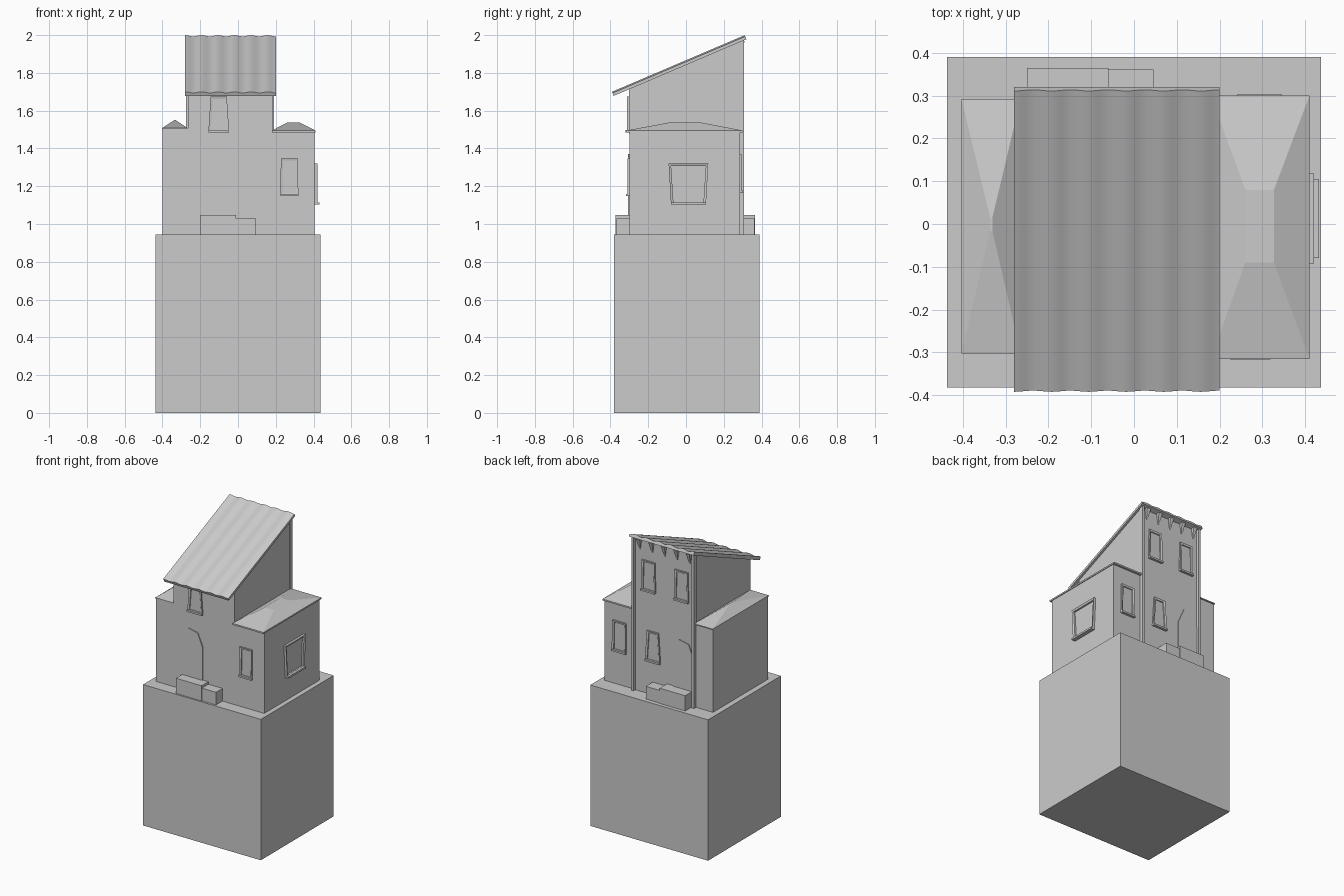
import bpy, bmesh, math
from mathutils import Vector

cube = bpy.data.objects.get("Cube")
if cube:
    bpy.data.objects.remove(cube, do_unlink=True)

grey = bpy.data.materials.new("plaster_grey")
grey.use_nodes = True
COLOUR = (0.6, 0.6, 0.6, 1)
grey.diffuse_color = COLOUR
grey.node_tree.nodes["Principled BSDF"].inputs["Base Color"].default_value = COLOUR

FRONT, RIGHT, BACK = 0, math.pi / 2, math.pi
GROUND = 0.945


def finish(name, bm, location=(0, 0, 0), rotation=(0, 0, 0)):
    bmesh.ops.recalc_face_normals(bm, faces=bm.faces)
    mesh = bpy.data.meshes.new(name)
    bm.to_mesh(mesh)
    bm.free()
    mesh.materials.append(grey)
    ob = bpy.data.objects.new(name, mesh)
    ob.location, ob.rotation_euler = location, rotation
    bpy.context.collection.objects.link(ob)
    return ob


def block(name, x, y, z, top_x=None, top_y=None):
    """Box between ranges; a smaller top turns it into a hip."""
    bm = bmesh.new()
    bmesh.ops.create_cube(bm, size=1)
    for v in bm.verts:
        up = v.co.z > 0
        rx = top_x if up and top_x else x
        ry = top_y if up and top_y else y
        v.co = (rx[v.co.x > 0], ry[v.co.y > 0], z[up])
    return finish(name, bm)


def prism(name, outline, depth, location=(0, 0, 0), rotation=(0, 0, 0)):
    """Outline in the local xz plane, extruded towards local -y."""
    bm = bmesh.new()
    face = bm.faces.new([bm.verts.new((u, 0, v)) for u, v in outline])
    grown = bmesh.ops.extrude_face_region(bm, geom=[face])["geom"]
    for v in grown:
        if isinstance(v, bmesh.types.BMVert):
            v.co.y -= depth
    return finish(name, bm, location, rotation)


def frame(name, location, facing, low_width, high_width, height, depth=0.01, bar=0.013):
    """Tapered window surround with a projecting sill."""
    def ring(inset, y):
        a, b = low_width / 2 - inset, high_width / 2 - inset
        pts = ((-a, inset), (a, inset), (b, height - inset), (-b, height - inset))
        return [bm.verts.new((u, y, v)) for u, v in pts]
    bm = bmesh.new()
    loops = [ring(0, 0), ring(0, -depth), ring(bar, -depth * 0.7), ring(bar, 0)]
    for i in range(4):
        for j in range(4):
            p, q, k = loops[i], loops[(i + 1) % 4], (j + 1) % 4
            bm.faces.new((p[j], p[k], q[k], q[j]))
    finish(name, bm, location, (0, 0, facing))
    s = low_width / 2
    prism(name + "_sill", [(-s, 0), (s, 0), (s, 0.012), (-s, 0.012)],
          depth * 1.7, location, (0, 0, facing))


# Plinth and main walls
block("plinth", (-0.437, 0.437), (-0.382, 0.39), (0, GROUND))
block("house_walls", (-0.4, 0.405), (-0.3, 0.285), (GROUND, 1.488))
block("left_wing_top", (-0.4, -0.265), (-0.3, 0.285), (1.488, 1.5))

# Wing roofs
block("right_eave", (0.18, 0.41), (-0.315, 0.3), (1.485, 1.495))
block("right_hip_roof", (0.18, 0.41), (-0.315, 0.3), (1.495, 1.537), (0.26, 0.327), (-0.09, 0.08))
block("left_eave", (-0.403, -0.265), (-0.302, 0.292), (1.5, 1.507))
block("left_hip_roof", (-0.403, -0.265), (-0.302, 0.292), (1.507, 1.551),
      (-0.336, -0.331), (-0.016, 0.014))

# Tower with a sloping top
prism("tower_walls", [(-0.303, 1.48), (-0.303, 1.715), (0.288, 1.968), (0.288, GROUND), (0.2, GROUND),
                      (0.2, 1.48)], 0.45, (-0.265, 0, 0), (0, 0, RIGHT))

# Corrugated shed roof
steps, width, waves = 66, 0.48, 5.5
crest = [(-0.28 + width * i / steps, 0.02 + 0.0035 * math.cos(2 * math.pi * waves * i / steps))
         for i in range(steps + 1)]
roof = prism("corrugated_roof", [(0.2, 0), (-0.28, 0)] + crest, 0.764, (0, 0.32, 1.978), (0.403, 0, 0))
bpy.context.view_layer.objects.active = roof
roof.select_set(True)
bpy.ops.object.shade_smooth_by_angle(angle=math.radians(35))
roof.select_set(False)

# Rear corner posts and rafter ends
for side, x in (("left", 0.173), ("right", -0.274)):
    block(side + "_rear_post", (x, x + 0.017), (0.28, 0.308), (GROUND, 1.972))
for i in range(5):
    x = -0.23 + 0.0925 * i
    block(f"rafter_end_{i + 1}", (x - 0.004, x + 0.004), (0.28, 0.291), (1.9, 1.97),
          (x - 0.014, x + 0.014), (0.28, 0.311))

# Doors: thin arched panels
arch = [(-0.075, GROUND), (0.075, GROUND), (0.075, 1.27), (0.04, 1.355), (-0.03, 1.37), (-0.075, 1.27)]
prism("front_door", arch, 0.006, (-0.125, -0.3, 0), (0, 0, FRONT))
prism("rear_door", arch, 0.006, (-0.185, 0.288, 0), (0, 0, BACK))

# Benches: a long block beside a lower one, front and back
for side, x, wall, outer in (("front", -0.2, -0.29, -0.372), ("rear", -0.25, 0.28, 0.365)):
    inner = outer * 0.99
    block(side + "_bench", (x, x + 0.19), sorted((wall, outer)), (GROUND, 1.047))
    block(side + "_bench_step", (x + 0.19, x + 0.295), sorted((wall, inner)), (GROUND, 1.03))

# Windows
frame("front_wing_window", (0.272, -0.3, 1.148), FRONT, 0.095, 0.09, 0.2)
frame("front_upper_window", (-0.102, -0.303, 1.485), FRONT, 0.11, 0.085, 0.19)
frame("side_window", (0.405, 0.013, 1.102), RIGHT, 0.185, 0.21, 0.218, 0.016)
frame("rear_wing_window", (0.293, 0.285, 1.165), BACK, 0.105, 0.098, 0.205)
frame("rear_lower_window", (0.041, 0.288, 1.165), BACK, 0.11, 0.085, 0.205)
for side, x in (("left", 0.074), ("right", -0.171)):
    frame(f"rear_upper_{side}_window", (x, 0.288, 1.63), BACK, 0.105, 0.098, 0.205)
